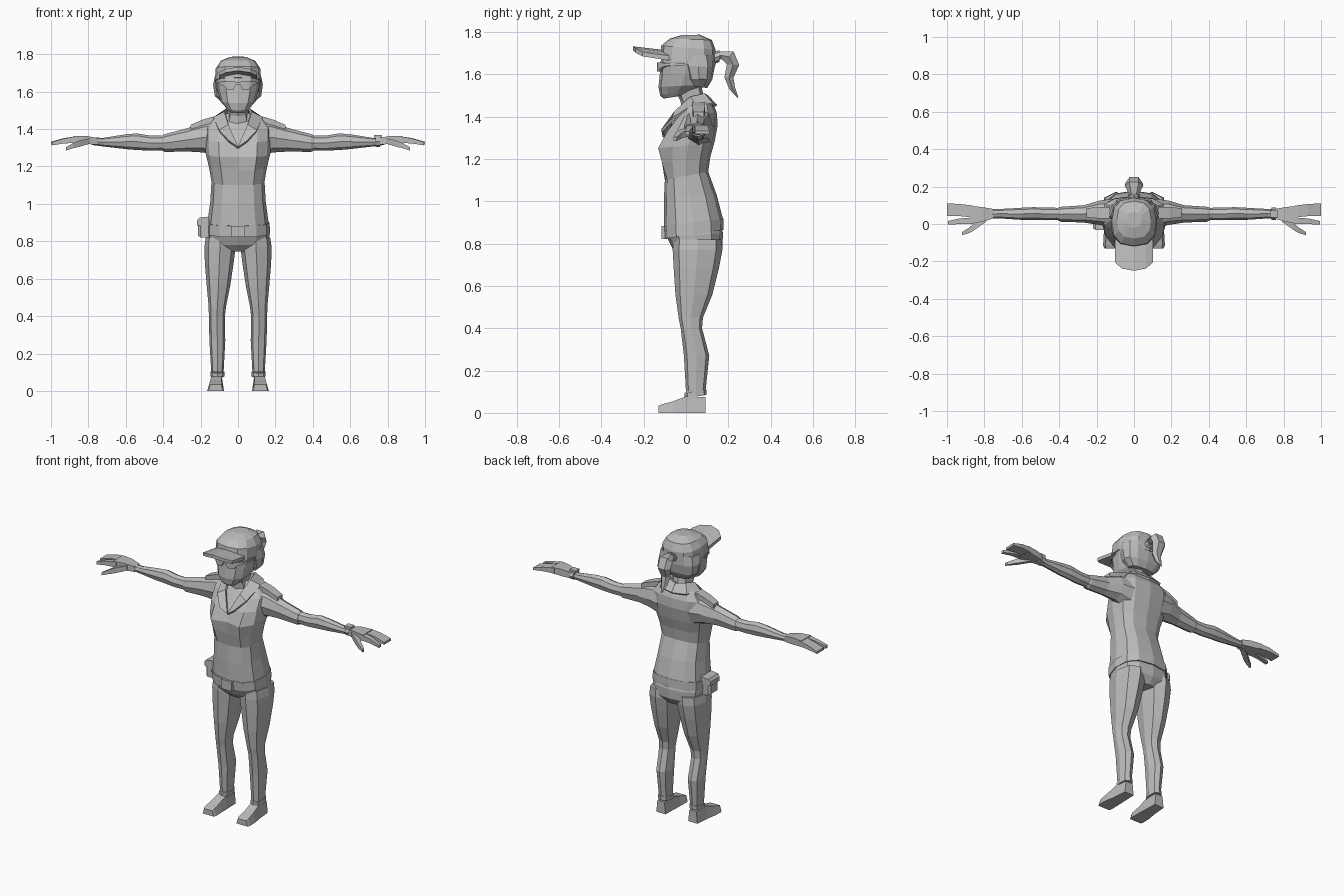
import bpy, bmesh, math
from mathutils import Vector

grey = bpy.data.materials.new("plain_grey")
grey.diffuse_color = (0.5, 0.5, 0.5, 1)


def finish(name, bm, mirror=False, solid=0):
    bmesh.ops.recalc_face_normals(bm, faces=bm.faces)
    me = bpy.data.meshes.new(name)
    bm.to_mesh(me)
    bm.free()
    me.materials.append(grey)
    ob = bpy.data.objects.new(name, me)
    bpy.context.collection.objects.link(ob)
    if solid:
        m = ob.modifiers.new("thickness", 'SOLIDIFY')
        m.thickness, m.offset = solid, 0
    if mirror:
        ob.modifiers.new("mirror", 'MIRROR')
    return ob


def loft(name, rings, mirror=False):
    """Skin closed rings of points and cap both ends."""
    bm = bmesh.new()
    vs = [[bm.verts.new(p) for p in r] for r in rings]
    n = len(vs[0])
    for a, b in zip(vs, vs[1:]):
        for i in range(n):
            j = (i + 1) % n
            bm.faces.new((a[i], a[j], b[j], b[i]))
    bm.faces.new(vs[0][::-1])
    bm.faces.new(vs[-1])
    return finish(name, bm, mirror)


def oval(zf, zb, yf, yb, hw, n=12, p=0.78, cx=0):
    """Level or tilted rounded section: front/back heights, front/back y, half width."""
    pts = []
    for k in range(n):
        t = math.tau * k / n
        c, s = round(math.cos(t), 6), round(math.sin(t), 6)
        y = (yf + yb) / 2 + (yb - yf) / 2 * math.copysign(abs(s) ** p, s)
        pts.append(Vector((cx + hw * math.copysign(abs(c) ** p, c), y,
                           zf + (zb - zf) * (y - yf) / (yb - yf))))
    return pts


def arm_ring(x, y0, y1, z0, z1, n=8):
    """Section across an arm, filling the given y and z range."""
    return [((x, (y0 + y1) / 2 + (y1 - y0) / 2 * math.cos(math.tau * k / n),
              (z0 + z1) / 2 + (z1 - z0) / 2 * math.sin(math.tau * k / n))) for k in range(n)]


def box_ring(x, y0, y1, z0, z1):
    return [(x, y0, z0), (x, y1, z0), (x, y1, z1), (x, y0, z1)]


# Shirt body, with the bust pushed forward
shirt = [oval(*r) for r in (
    (.865, .915, -.105, .175, .165), (1.0, 1.03, -.105, .145, .148),
    (1.1, 1.14, -.10, .105, .142), (1.18, 1.21, -.11, .115, .155),
    (1.25, 1.28, -.115, .135, .172), (1.33, 1.36, -.09, .15, .178),
    (1.40, 1.42, -.045, .145, .178), (1.445, 1.465, -.01, .125, .14),
    (1.48, 1.495, 0, .095, .07))]
for r, push in ((3, .015), (4, .03), (5, .01)):
    for k in (8, 10):
        shirt[r][k].y -= push
    shirt[r][9].y += push * .3
loft("shirt_body", shirt)

# Sleeves, arms and wrist
loft("sleeve", [arm_ring(*r) for r in (
    (.11, -.02, .135, 1.25, 1.45), (.185, -.005, .125, 1.275, 1.435),
    (.27, .008, .10, 1.28, 1.405), (.39, .012, .092, 1.278, 1.373),
    (.405, .018, .088, 1.285, 1.366))], True)
loft("arm", [arm_ring(*r) for r in (
    (.38, .022, .086, 1.287, 1.364), (.47, .02, .088, 1.285, 1.365),
    (.54, .022, .09, 1.288, 1.377), (.60, .022, .087, 1.293, 1.372),
    (.72, .03, .08, 1.307, 1.353), (.78, .028, .08, 1.315, 1.355))], True)

# Hands: palm, joined outer fingers, index finger, thumb
loft("palm", [box_ring(*r) for r in (
    (.75, .03, .08, 1.317, 1.352), (.81, .012, .09, 1.32, 1.363),
    (.88, .0, .098, 1.325, 1.363))], True)
loft("outer_fingers", [box_ring(*r) for r in (
    (.86, .035, .098, 1.327, 1.362), (.93, .042, .107, 1.326, 1.352),
    (1.0, .042, .11, 1.317, 1.332))], True)
loft("index_finger", [box_ring(*r) for r in (
    (.86, .0, .034, 1.327, 1.362), (.93, .0, .03, 1.323, 1.35),
    (.995, -.004, .016, 1.313, 1.33))], True)
loft("thumb", [box_ring(*r) for r in (
    (.79, .012, .05, 1.322, 1.352), (.85, -.03, .008, 1.305, 1.338),
    (.88, -.048, -.018, 1.298, 1.325), (.92, -.06, -.044, 1.285, 1.303))], True)

# Watch on one wrist only
loft("watch_band", [arm_ring(x, .022, .088, 1.305, 1.363) for x in (.735, .76)])
loft("watch_face", [box_ring(x, .035, .073, 1.355, 1.369) for x in (.727, .77)])

# Shoulder straps
loft("shoulder_strap", [box_ring(*r) for r in (
    (.13, .03, .09, 1.435, 1.468), (.19, .03, .09, 1.42, 1.45),
    (.255, .035, .085, 1.395, 1.422))], True)

# Open collar with lapels
inner = [(0, .10, 1.495), (.06, .085, 1.505), (.07, .02, 1.488), (.05, -.05, 1.42), (0, -.105, 1.30)]
outer = [(0, .142, 1.45), (.09, .125, 1.455), (.128, .045, 1.458), (.10, -.06, 1.39), (.05, -.112, 1.335)]
bm = bmesh.new()
a, b = ([bm.verts.new(p) for p in row] for row in (inner, outer))
for i in range(4):
    bm.faces.new((a[i], a[i + 1], b[i + 1], b[i]))
finish("collar", bm, True, .014)

# Trousers
loft("hips", [oval(*r) for r in (
    (.89, .90, -.09, .16, .158), (.83, .85, -.09, .175, .168),
    (.78, .79, -.065, .172, .165), (.745, .745, -.03, .14, .09))])
legs = ((.82, .02, .172, -.06, .17), (.77, .012, .18, -.063, .172),
        (.68, .024, .177, -.058, .155), (.56, .042, .167, -.05, .125),
        (.45, .064, .157, -.035, .08), (.40, .07, .156, -.025, .076),
        (.27, .068, .153, -.01, .11), (.10, .077, .143, .0, .092))
loft("trouser_leg", [oval(z, z, y0, y1, (x1 - x0) / 2, 8, .85, (x0 + x1) / 2)
                     for z, x0, x1, y0, y1 in legs], True)
loft("trouser_cuff", [oval(z, z + .015, -.006, .098, .037, 8, .85, .11) for z in (.07, .095)], True)

# Shoes
loft("shoe", [[(x0, y, 0), (x1, y, 0), (x1 - t, y, h), (x0 + t, y, h)] for y, x0, x1, h, t in (
    (.092, .08, .145, .075, .008), (0, .077, .153, .078, .01),
    (-.06, .075, .163, .055, .014), (-.115, .074, .165, .04, .012),
    (-.13, .08, .158, .034, .01))], True)

# Belt, buckle and hip pouch
loft("belt", [oval(.822, .865, -.104, .178, .171), oval(.882, .918, -.108, .176, .169)])
loft("belt_buckle", [box_ring(x, -.116, -.09, .822, .882) for x in (-.037, .037)])
loft("hip_pouch", [box_ring(*r) for r in (
    (-.155, -.025, .065, .82, .92), (-.20, -.025, .065, .82, .92), (-.213, -.015, .055, .83, .90))])
loft("pouch_flap", [box_ring(*r) for r in (
    (-.155, -.031, .071, .885, .932), (-.205, -.031, .071, .885, .927), (-.218, -.025, .065, .885, .912))])

# Neck and head
loft("neck", [oval(*r, 8) for r in (
    (1.40, 1.42, -.02, .09, .07), (1.47, 1.49, -.025, .085, .055), (1.55, 1.56, -.06, .07, .056))])
loft("head", [oval(*r) for r in (
    (1.485, 1.50, -.105, -.01, .045), (1.50, 1.525, -.122, .04, .062),
    (1.54, 1.55, -.13, .085, .092), (1.60, 1.60, -.124, .115, .108),
    (1.66, 1.66, -.12, .128, .118), (1.72, 1.71, -.105, .125, .11))])
loft("hair", [oval(*r) for r in (
    (1.545, 1.535, .02, .10, .085), (1.58, 1.575, .0, .124, .124),
    (1.64, 1.635, -.02, .136, .133), (1.69, 1.69, -.05, .135, .122))])

# Glasses
loft("glasses", [[(x, y, z0), (x, y + .012, z0), (x, y + .012, z1), (x, y, z1)] for x, y, z0, z1 in (
    (0, -.137, 1.638, 1.65), (.012, -.137, 1.636, 1.652), (.022, -.136, 1.612, 1.655),
    (.058, -.13, 1.612, 1.655), (.075, -.12, 1.63, 1.655), (.10, -.095, 1.64, 1.653),
    (.124, -.02, 1.642, 1.653))], True)

# Cap and arched brim
loft("cap_crown", [oval(*r) for r in (
    (1.675, 1.64, -.124, .14, .124), (1.735, 1.715, -.117, .14, .119),
    (1.768, 1.762, -.078, .122, .092), (1.785, 1.787, -.02, .065, .042))])
loft("cap_brim", [[(x, -.08, zb), (x, -.08, zb + .022), (x, yf, zf + .02), (x, yf, zf)]
                  for x, yf, zb, zf in (
    (-.102, -.205, 1.665, 1.685), (-.065, -.238, 1.68, 1.702), (0, -.25, 1.69, 1.712),
    (.065, -.238, 1.68, 1.702), (.102, -.205, 1.665, 1.685))])

# Ponytail and its band
path = [(.125, 1.675, .02), (.165, 1.69, .028), (.205, 1.682, .05), (.222, 1.645, .045),
        (.203, 1.585, .033), (.218, 1.535, .022), (.245, 1.49, .004)]
tail = []
for i, (y, z, r) in enumerate(path):
    p, q = path[max(i - 1, 0)], path[min(i + 1, len(path) - 1)]
    d = Vector((0, q[0] - p[0], q[1] - p[1])).normalized()
    nrm = Vector((0, -d.z, d.y))
    tail.append([Vector((r * math.cos(k * math.tau / 6), y, z))
                 + nrm * r * .75 * math.sin(k * math.tau / 6) for k in range(6)])
loft("ponytail", tail)
loft("hair_band", [[(.032 * math.cos(k * math.tau / 8), y, z + .028 * math.sin(k * math.tau / 8))
                    for k in range(8)] for y, z in ((.135, 1.678), (.158, 1.686))])
